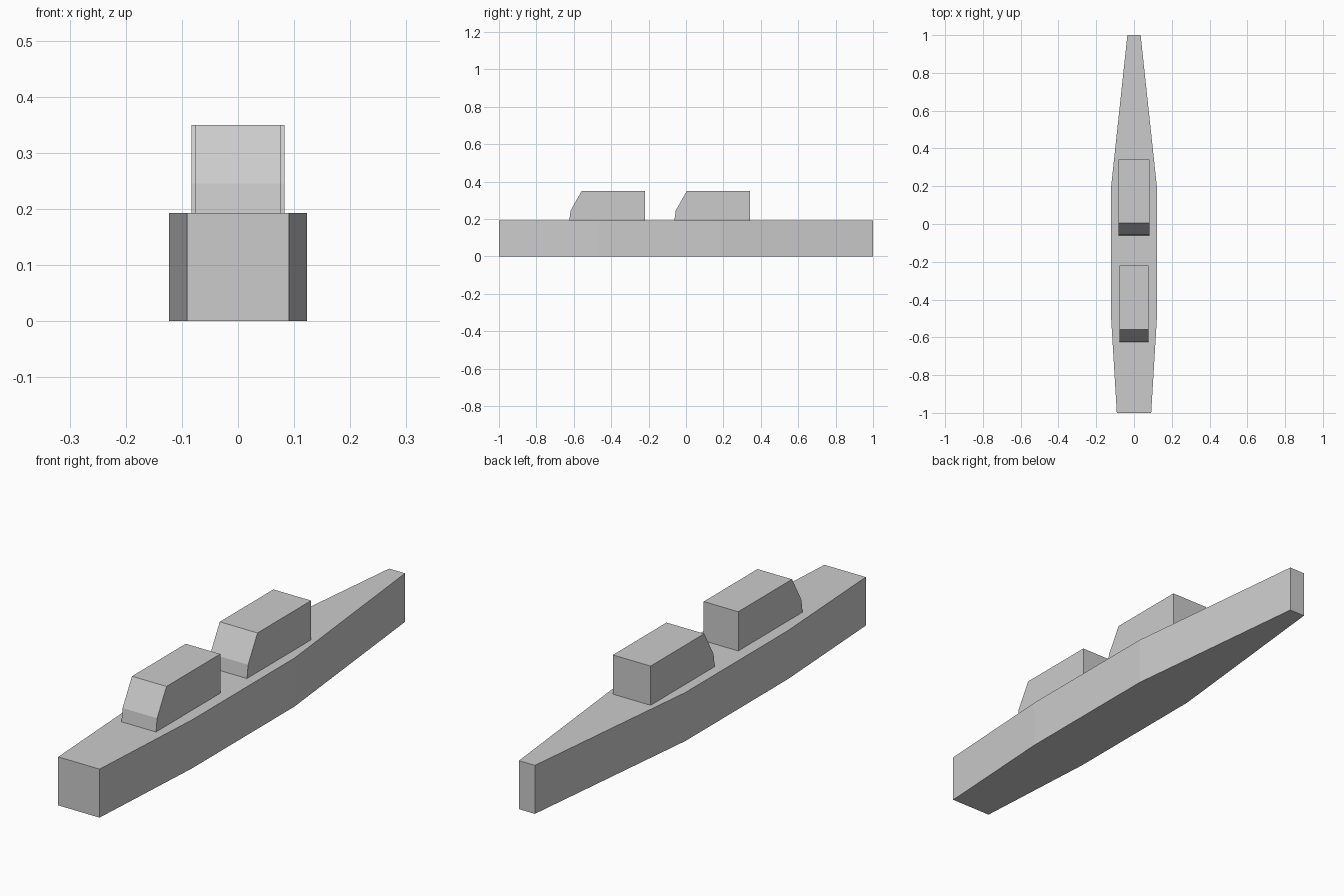
import bpy, bmesh
from mathutils import Vector

if "Cube" in bpy.data.objects:
    bpy.data.objects.remove(bpy.data.objects["Cube"])


def prism(name, profile, offset):
    """Extrude a flat closed profile along an offset vector."""
    bm = bmesh.new()
    face = bm.faces.new([bm.verts.new(p) for p in profile])
    ext = bmesh.ops.extrude_face_region(bm, geom=[face], use_keep_orig=True)
    bmesh.ops.translate(bm, vec=Vector(offset),
                        verts=[g for g in ext["geom"] if isinstance(g, bmesh.types.BMVert)])
    bmesh.ops.recalc_face_normals(bm, faces=bm.faces)
    mesh = bpy.data.meshes.new(name)
    bm.to_mesh(mesh)
    bm.free()
    obj = bpy.data.objects.new(name, mesh)
    bpy.context.collection.objects.link(obj)
    return obj


DECK, ROOF = 0.193, 0.349

# Hull: tapered plan outline (y, half width), mirrored across x
stations = [(-1, 0.091), (-0.465, 0.123), (0.18, 0.123), (1, 0.035)]
outline = [(w, y, 0) for y, w in stations] + [(-w, y, 0) for y, w in reversed(stations)]
prism("hull", outline, (0, 0, DECK))


# Cabins: side profile with a raked windscreen, extruded across x
def cabin(name, front, back, half):
    side = [(front, DECK), (front + 0.007, 0.245), (front + 0.066, ROOF),
            (back, ROOF), (back, DECK)]
    prism(name, [(-half, y, z) for y, z in side], (2 * half, 0, 0))


cabin("front_cabin", -0.624, -0.22, 0.076)
cabin("rear_cabin", -0.062, 0.341, 0.083)
